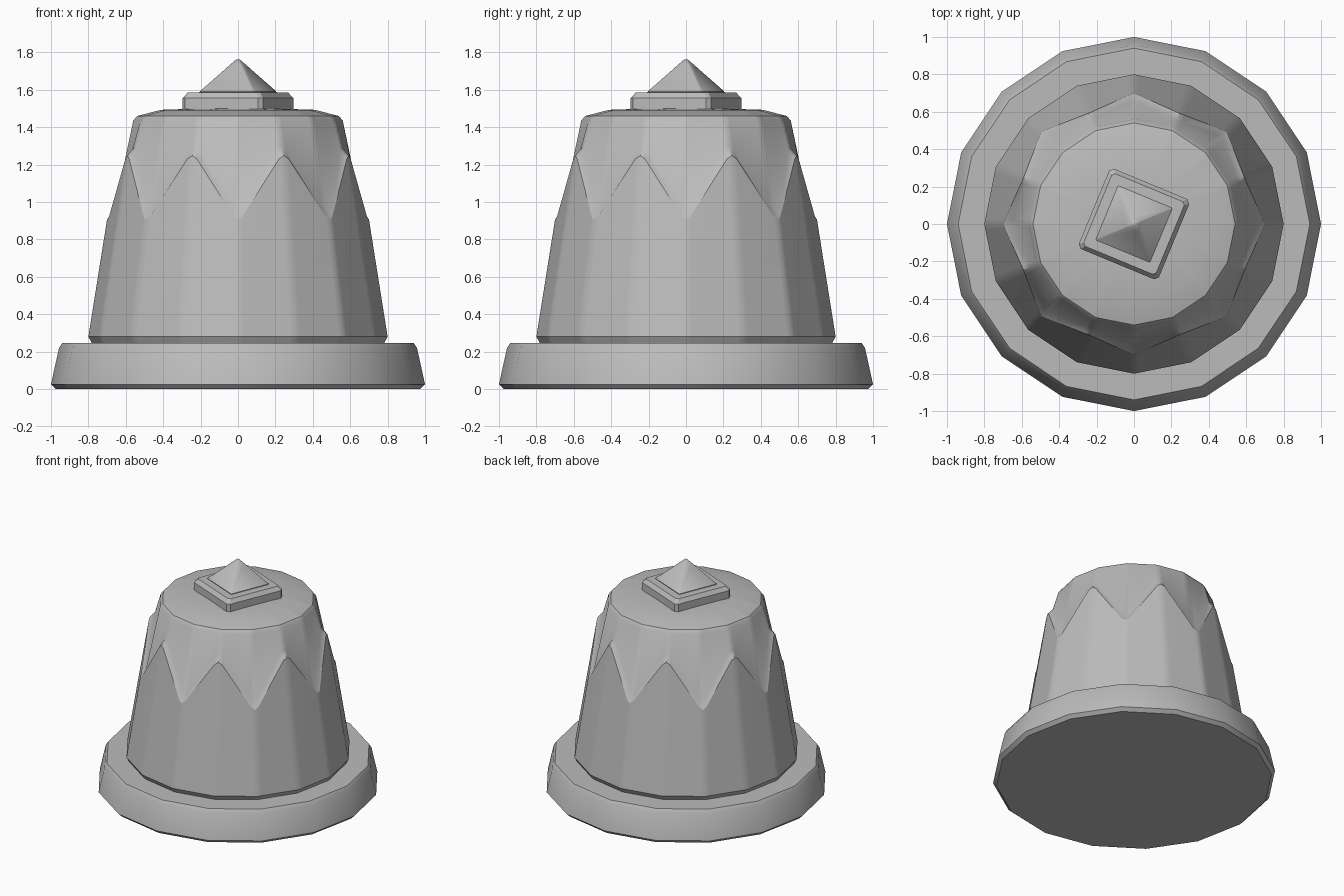
import bpy
import bmesh
from math import cos, sin, pi, radians
from mathutils import Vector

if "Cube" in bpy.data.objects:
    bpy.data.objects.remove(bpy.data.objects["Cube"])

SIDES = 16
stone = bpy.data.materials.new("grey stone")
stone.use_nodes = True
stone.diffuse_color = (0.5, 0.5, 0.5, 1)
stone.node_tree.nodes["Principled BSDF"].inputs["Base Color"].default_value = (0.5, 0.5, 0.5, 1)


def loft(name, rings, smooth=35):
    """Skin a stack of equal-length point rings and cap both ends."""
    bm = bmesh.new()
    rows = [[bm.verts.new(p) for p in ring] for ring in rings]
    n = len(rows[0])
    for low, high in zip(rows, rows[1:]):
        for i in range(n):
            j = (i + 1) % n
            bm.faces.new((low[i], low[j], high[j], high[i]))
    bm.faces.new(rows[0][::-1])
    bm.faces.new(rows[-1])
    bmesh.ops.recalc_face_normals(bm, faces=bm.faces)
    mesh = bpy.data.meshes.new(name)
    bm.to_mesh(mesh)
    bm.free()
    mesh.materials.append(stone)
    obj = bpy.data.objects.new(name, mesh)
    bpy.context.collection.objects.link(obj)
    bpy.ops.object.select_all(action='DESELECT')
    obj.select_set(True)
    bpy.context.view_layer.objects.active = obj
    bpy.ops.object.shade_smooth_by_angle(angle=radians(smooth))
    return obj


def polygon(sides, radius, z, turn=0.0):
    return [Vector((radius * cos(turn + 2 * pi * i / sides),
                    radius * sin(turn + 2 * pi * i / sides), z)) for i in range(sides)]


def zigzag(valley, peak):
    """Ring whose corners alternate between a valley and a peak (radius, z),
    with an extra point either side of every corner to blunt the tips."""
    corners = []
    for i in range(SIDES):
        r, z = peak if i % 2 else valley
        a = 2 * pi * i / SIDES
        corners.append(Vector((r * cos(a), r * sin(a), z)))
    ring = []
    for i, c in enumerate(corners):
        before = c.lerp(corners[i - 1], 0.1)
        after = c.lerp(corners[(i + 1) % SIDES], 0.1)
        tip = c.copy()
        if valley[1] != peak[1]:
            tip.z = c.z * 0.4 + before.z * 0.6
        ring += [before, tip, after]
    return ring


def level(radius, z):
    return zigzag((radius, z), (radius, z))


# Round base slab with softened rims
loft("base", [polygon(SIDES, r, z) for r, z in
              [(0.975, 0.0), (1.0, 0.025), (0.957, 0.22), (0.94, 0.245)]])

# Bell body: lower skirt, raised zigzag ledge, upper wall and crown
loft("bell_body", [
    level(0.775, 0.235),
    level(0.80, 0.28),
    zigzag((0.70, 0.885), (0.64, 1.27)),
    zigzag((0.66, 0.94), (0.60, 1.315)),
    level(0.56, 1.435),
    level(0.54, 1.46),
    level(0.41, 1.493),
    level(0.20, 1.50),
], 30)


def square(half, chamfer, z):
    """Turned square ring with clipped corners."""
    ring = []
    for i in range(4):
        a = i * pi / 2 + radians(22.5 - 45)
        u = Vector((cos(a), sin(a), 0))
        v = Vector((-sin(a), cos(a), 0))
        for s in (-1, 1):
            ring.append(u * half + v * s * (half - chamfer) + Vector((0, 0, z)))
    return ring


# Square plate on the crown
loft("top_plate", [square(0.232, 0.02, 1.485), square(0.232, 0.02, 1.555),
                   square(0.21, 0.015, 1.585), square(0.16, 0.01, 1.587)], 25)

# Blunt pyramid finial
loft("finial", [square(0.157, 0.004, 1.58), square(0.157, 0.004, 1.592),
                square(0.03, 0.004, 1.738), square(0.008, 0.002, 1.762)], 40)
